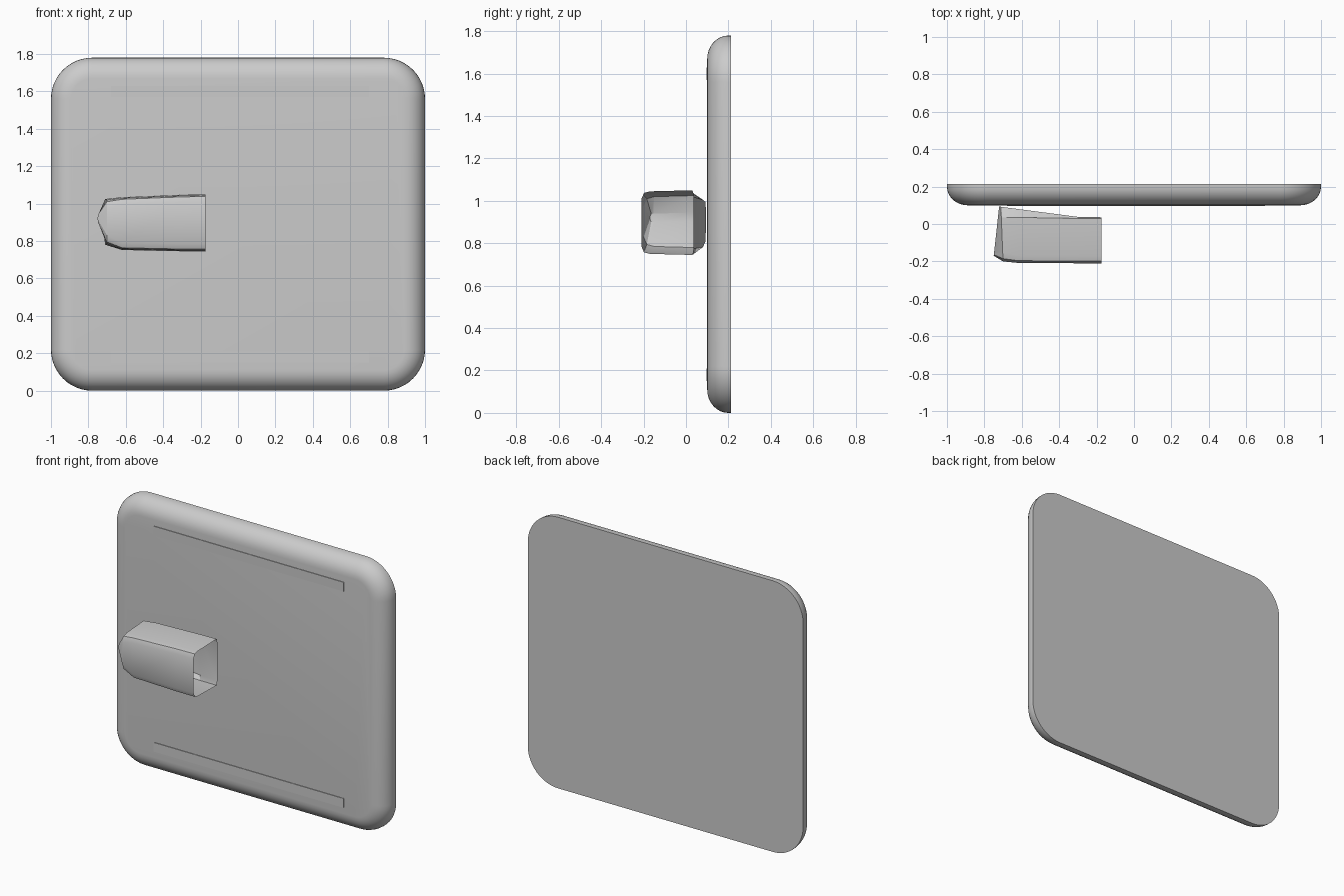
import bpy
import bmesh
from math import sin, cos, pi, radians

cube = bpy.data.objects.get("Cube")
if cube:
    bpy.data.objects.remove(cube, do_unlink=True)

grey = bpy.data.materials.new("plain grey")
grey.use_nodes = True
COLOUR = (0.6, 0.6, 0.6, 1)
grey.diffuse_color = COLOUR
grey.node_tree.nodes["Principled BSDF"].inputs["Base Color"].default_value = COLOUR

W, H, RADIUS, MID = 1.0, 0.89, 0.22, 0.89


def loft(name, rings, cap_start, cap_end, angle, recalc=True):
    """Skin closed rings of points into one object."""
    bm = bmesh.new()
    loops = [[bm.verts.new(p) for p in ring] for ring in rings]
    for a, b in zip(loops, loops[1:]):
        for i in range(len(a)):
            j = (i + 1) % len(a)
            bm.faces.new((a[i], a[j], b[j], b[i]))
    if cap_start:
        bm.faces.new(loops[0])
    if cap_end:
        bm.faces.new(loops[-1])
    bmesh.ops.recalc_face_normals(bm, faces=bm.faces)
    mesh = bpy.data.meshes.new(name)
    bm.to_mesh(mesh)
    bm.free()
    mesh.materials.append(grey)
    obj = bpy.data.objects.new(name, mesh)
    bpy.context.collection.objects.link(obj)
    bpy.ops.object.select_all(action='DESELECT')
    obj.select_set(True)
    bpy.context.view_layer.objects.active = obj
    bpy.ops.object.shade_smooth_by_angle(angle=radians(angle))
    return obj


def rounded_ring(inset, y, steps=12):
    """Rounded rectangle in the upright plane at depth y."""
    r = RADIUS - inset
    pts = []
    for q, (sx, sz) in enumerate([(1, 1), (-1, 1), (-1, -1), (1, -1)]):
        for k in range(steps + 1):
            t = (q + k / steps) * pi / 2
            pts.append((sx * (W - RADIUS) + r * cos(t), y,
                        MID + sz * (H - RADIUS) + r * sin(t)))
    return pts


# Panel: flat back, short straight rim, softly rounded front edge
rings = [rounded_ring(0, 0.213)]
for k in range(9):
    t = k / 8 * pi / 2
    rings.append(rounded_ring(0.11 * (1 - cos(t)), 0.20 - 0.10 * sin(t)))
loft("panel", rings, True, True, 40)

# Shallow raised strips across the panel face
for label, z in (("upper", 1.60), ("lower", 0.18)):
    ring = [(-0.68, z - 0.03), (0.70, z - 0.03), (0.70, z + 0.03), (-0.68, z + 0.03)]
    loft(label + "_strip", [[(x, y, v) for x, v in ring] for y in (0.102, 0.096)],
         False, True, 30)


def sleeve_ring(x, top, bottom, front, fold, back, lean, soft):
    """Chamfered cross-section; lean shifts its rear edge along x."""
    rim = min(0.03, (top - bottom) / 4)
    half = [(back, top - rim), (fold, top), (front + soft, top - 0.005),
            (front + soft * 0.3, top - soft * 0.3), (front, top - soft)]
    lower = [(y, top + bottom - z) for y, z in reversed(half)]
    return [(x + lean * (y - front), y, z) for y, z in half + lower]


# Handle sleeve: thin hollow tube, open at its inner end, pinched at the tip
loft("handle_sleeve", [
    sleeve_ring(-0.175, 1.05, 0.745, -0.21, 0.03, 0.036, 0, 0.04),
    sleeve_ring(-0.30, 1.048, 0.745, -0.21, 0.03, 0.038, 0, 0.04),
    sleeve_ring(-0.62, 1.035, 0.752, -0.208, 0.035, 0.08, 0, 0.04),
    sleeve_ring(-0.70, 1.025, 0.780, -0.20, 0.035, 0.092, -0.04, 0.05),
    sleeve_ring(-0.75, 0.945, 0.895, -0.17, 0.03, 0.095, 0.11, 0.02),
], False, True, 25)
